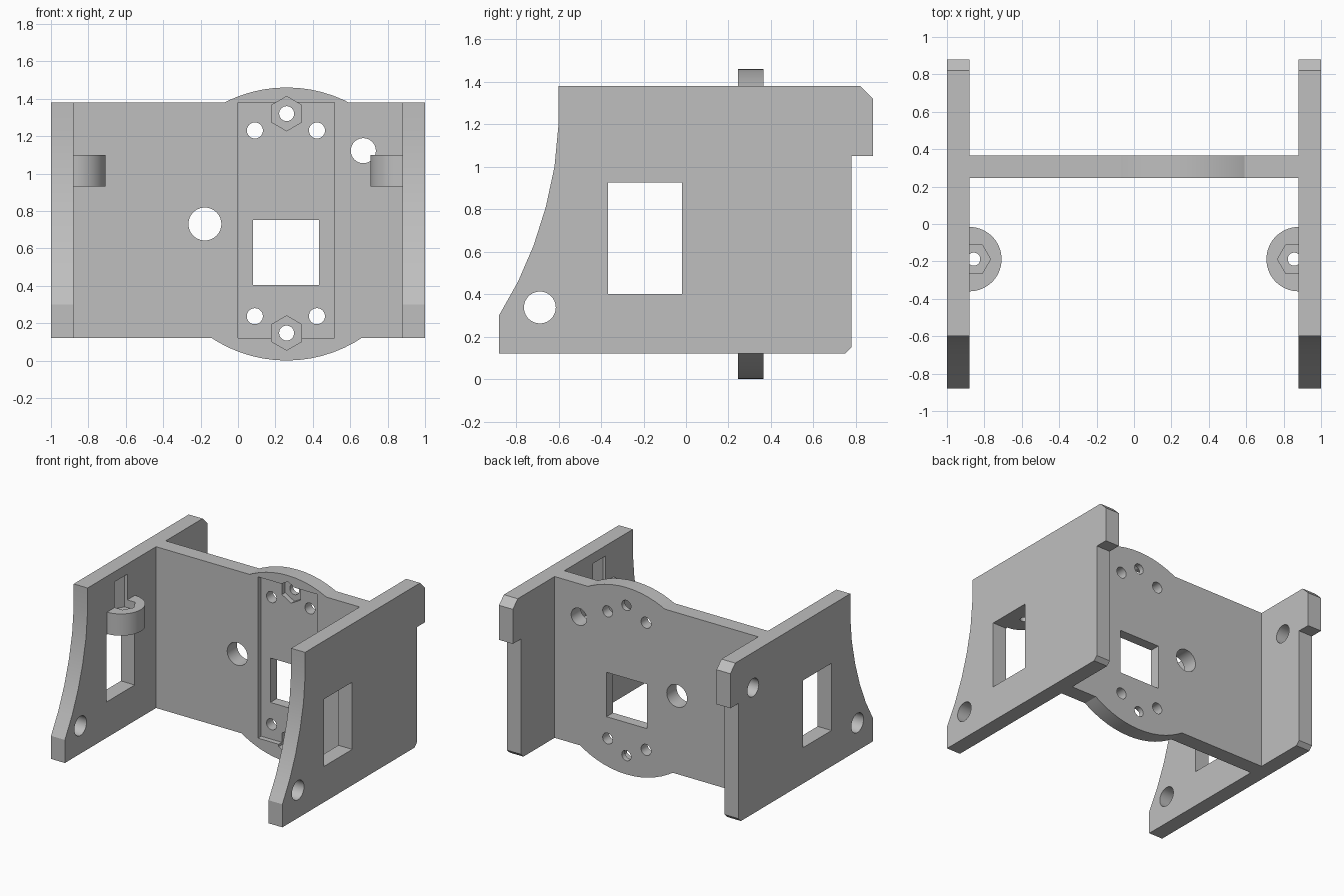
import bpy, bmesh
from math import sin, cos, pi, radians

cube = bpy.data.objects.get("Cube")
if cube:
    bpy.data.objects.remove(cube, do_unlink=True)

grey = bpy.data.materials.new("plain_grey")
grey.use_nodes = True
colour = (0.52, 0.52, 0.52, 1)
grey.diffuse_color = colour
grey.node_tree.nodes["Principled BSDF"].inputs["Base Color"].default_value = colour


def prism(name, pts, axis, lo, hi):
    """Extrude a 2D profile along an axis; profile is yz, xz or xy."""
    place = {"x": lambda a, b, t: (t, a, b),
             "y": lambda a, b, t: (a, t, b),
             "z": lambda a, b, t: (a, b, t)}[axis]
    bm = bmesh.new()
    rings = [[bm.verts.new(place(a, b, t)) for a, b in pts] for t in (lo, hi)]
    for ring in rings:
        bm.faces.new(ring)
    n = len(pts)
    for i in range(n):
        j = (i + 1) % n
        bm.faces.new((rings[0][i], rings[0][j], rings[1][j], rings[1][i]))
    bmesh.ops.recalc_face_normals(bm, faces=bm.faces)
    mesh = bpy.data.meshes.new(name)
    bm.to_mesh(mesh)
    bm.free()
    mesh.materials.append(grey)
    obj = bpy.data.objects.new(name, mesh)
    bpy.context.collection.objects.link(obj)
    return obj


def circle(a, b, r, n=40, start=0.0):
    return [(a + r * cos(start + 2 * pi * i / n), b + r * sin(start + 2 * pi * i / n))
            for i in range(n)]


def rect(a0, a1, b0, b1):
    return [(a0, b0), (a1, b0), (a1, b1), (a0, b1)]


def combine(target, tool, operation):
    mod = target.modifiers.new(operation.lower(), "BOOLEAN")
    mod.operation = operation
    mod.solver = "EXACT"
    mod.object = tool
    bpy.context.view_layer.objects.active = target
    bpy.ops.object.modifier_apply(modifier=mod.name)
    bpy.data.objects.remove(tool, do_unlink=True)


def cut(target, pts, axis, lo, hi):
    combine(target, prism("cutter", pts, axis, lo, hi), "DIFFERENCE")


# Centre plate with its round flange
MID, LOW, TOP = 0.26, 0.12, 1.38
FRONT, BACK = 0.245, 0.365
bracket = prism("bracket", rect(-0.92, 0.92, LOW, TOP), "y", FRONT, BACK)
combine(bracket, prism("flange", circle(MID, 0.73, 0.73, 72, pi / 2), "y", FRONT, BACK), "UNION")

# Shallow mounting recess, square opening and hex nut pockets
cut(bracket, rect(0.0, 0.515, LOW, TOP), "y", FRONT - 0.1, FRONT + 0.04)
cut(bracket, rect(0.08, 0.432, 0.405, 0.752), "y", 0.1, 0.5)
for z in (0.147, 1.32):
    cut(bracket, circle(MID, z, 0.092, 6, pi / 2), "y", FRONT - 0.1, FRONT + 0.08)
    cut(bracket, circle(MID, z, 0.04, 32), "y", 0.1, 0.5)
for z in (0.237, 1.23):
    for x in (0.09, 0.422):
        cut(bracket, circle(x, z, 0.043, 32), "y", 0.1, 0.5)

# Cable holes
cut(bracket, circle(-0.177, 0.73, 0.088), "y", 0.1, 0.5)
cut(bracket, circle(0.67, 1.122, 0.067), "y", 0.1, 0.5)

# Side plates, each with a half-round lug
side_profile = [(-0.88, LOW), (0.75, LOW), (0.78, 0.15), (0.78, 1.05), (0.88, 1.05),
                (0.88, 1.32), (0.82, TOP), (-0.6, TOP), (-0.6, 1.2), (-0.619, 1.0),
                (-0.66, 0.81), (-0.717, 0.63), (-0.79, 0.46), (-0.88, 0.3)]
LUG_Y, LUG_R = -0.188, 0.172

for side, s in (("left", 1), ("right", -1)):
    plate = prism(side + "_side_plate", side_profile, "x", 0.88 * s, s)
    arc = [(s * (0.88 - LUG_R * cos(radians(t))), LUG_Y + LUG_R * sin(radians(t)))
           for t in range(-90, 91, 6)]
    lug = [(s * 0.92, LUG_Y - LUG_R)] + arc + [(s * 0.92, LUG_Y + LUG_R)]
    combine(plate, prism("lug", lug, "z", 0.93, 1.1), "UNION")
    # Window and pivot hole
    cut(plate, rect(-0.368, -0.018, 0.4, 0.925), "x", 0.6 * s, 1.2 * s)
    cut(plate, circle(-0.688, 0.337, 0.075), "x", 0.6 * s, 1.2 * s)
    # Nut slot and screw hole through the lug
    cut(plate, circle(s * 0.857, LUG_Y, 0.09, 6), "z", 1.04, 1.3)
    cut(plate, circle(s * 0.857, LUG_Y, 0.035, 32), "z", 0.8, 1.2)
    if s < 0:
        cut(plate, circle(0.6, 1.105, 0.07), "x", -1.2, -0.6)
    combine(bracket, plate, "UNION")

# Smooth the round surfaces, keep the edges sharp
bpy.ops.object.select_all(action="DESELECT")
bracket.select_set(True)
bpy.context.view_layer.objects.active = bracket
bpy.ops.object.shade_smooth_by_angle(angle=radians(25))
